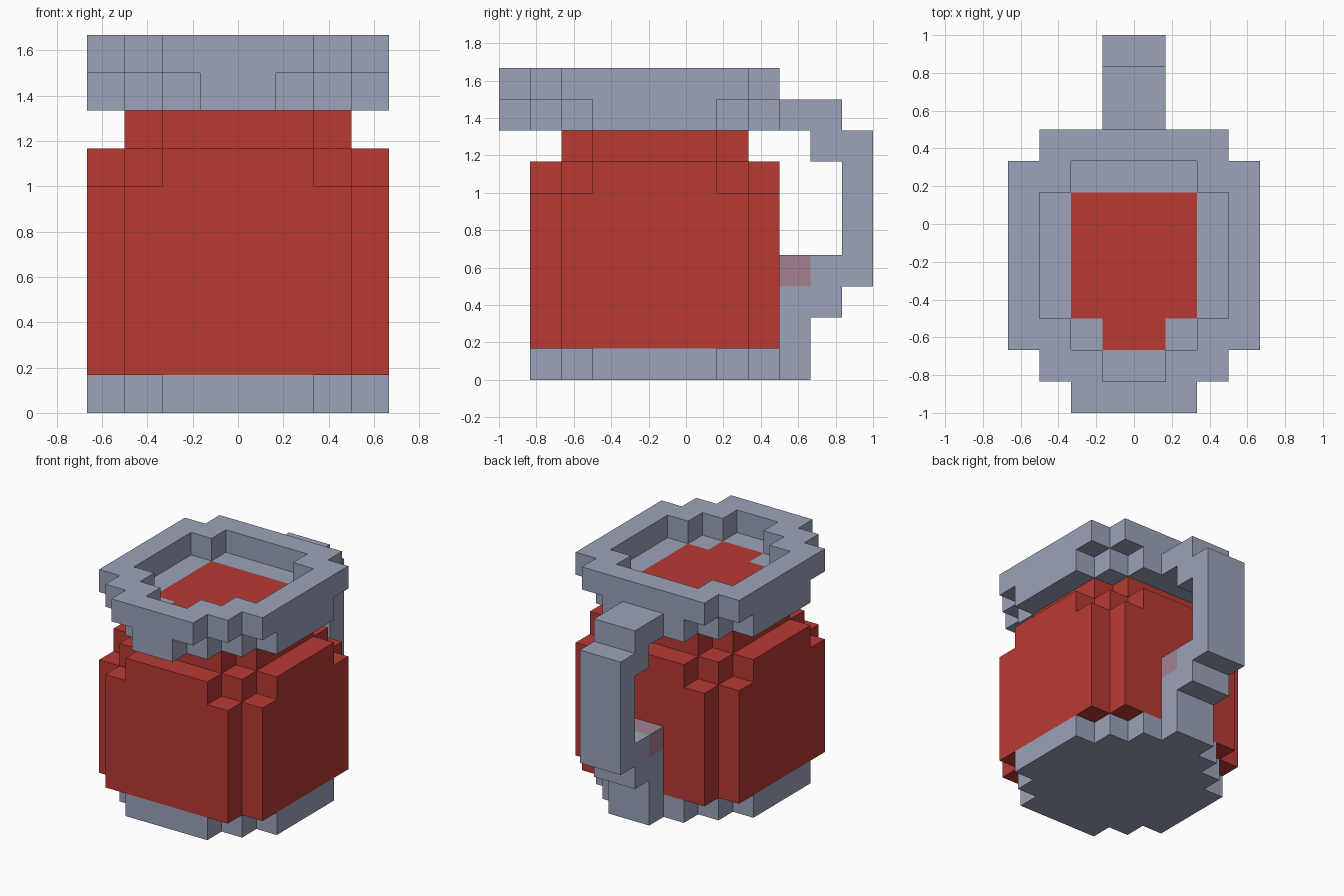
import bpy
import bmesh
import math
from mathutils import Vector

if "Cube" in bpy.data.objects:
    bpy.data.objects.remove(bpy.data.objects["Cube"], do_unlink=True)

U = 1 / 6  # size of one block


def srgb(*rgb):
    return [((c / 255 + 0.055) / 1.055) ** 2.4 for c in rgb] + [1.0]


def material(name, colour):
    mat = bpy.data.materials.new(name)
    mat.use_nodes = True
    mat.diffuse_color = colour
    bsdf = mat.node_tree.nodes["Principled BSDF"]
    bsdf.inputs["Base Color"].default_value = colour
    return mat


GREY = material("blue grey", srgb(155, 163, 184))
RED = material("red", srgb(184, 58, 52))
PINK = material("dusty pink", srgb(163, 130, 145))


def box(x, y0, y1, z0, z1):
    """Blocks filling a box that is symmetric in x."""
    return {(i, j, k) for i in range(-x, x)
            for j in range(y0, y1) for k in range(z0, z1)}


def stepped(z0, z1, *steps):
    """Stack of blocks with a stepped plan; each step is (half x, y0, y1)."""
    return set().union(*(box(x, a, b, z0, z1) for x, a, b in steps))


def build(name, blocks, mats, paint=None):
    """Skin a set of blocks; paint(block, normal) gives the material index."""
    bm = bmesh.new()
    verts = {}

    def vert(p):
        if p not in verts:
            verts[p] = bm.verts.new(Vector(p) * U)
        return verts[p]

    for block in sorted(blocks):
        for axis in range(3):
            for side in (0, 1):
                normal = [0, 0, 0]
                normal[axis] = 2 * side - 1
                if tuple(b + n for b, n in zip(block, normal)) in blocks:
                    continue
                corners = []
                for s, t in ((0, 0), (1, 0), (1, 1), (0, 1)):
                    p = list(block)
                    p[axis] += side
                    p[(axis + 1) % 3] += s
                    p[(axis + 2) % 3] += t
                    corners.append(vert(tuple(p)))
                face = bm.faces.new(corners if side else corners[::-1])
                if paint:
                    face.material_index = paint(block, normal)
    # merge the blocks' flush faces, keeping colour borders
    bmesh.ops.dissolve_limit(bm, angle_limit=math.radians(1), verts=bm.verts,
                             edges=bm.edges, delimit={'MATERIAL'})
    mesh = bpy.data.meshes.new(name)
    bm.to_mesh(mesh)
    bm.free()
    for mat in mats:
        mesh.materials.append(mat)
    obj = bpy.data.objects.new(name, mesh)
    bpy.context.collection.objects.link(obj)
    return obj


# Plans shared by several layers
WIDE = ((4, -4, 2), (3, -5, 3))
ROUND = ((4, -3, 1), (3, -4, 2), (2, -5, 3))
NECK = ((3, -3, 1), (2, -4, 2))

# Foot of the jug
build("base", stepped(0, 1, *ROUND), [GREY])

# Red body with a stepped shoulder and neck
build("body", stepped(1, 6, *WIDE) | stepped(6, 7, *ROUND)
      | stepped(7, 8, *NECK), [RED])

# Rim with a spout, hollowed down to a floor that shows the red filling
rim = stepped(8, 9, *ROUND, (1, -6, -5))
rim |= stepped(9, 10, *WIDE, (2, -6, -5)) - stepped(9, 10, *NECK, (1, -5, -4))
filling = box(2, -3, 1, 8, 9) | box(1, -4, -3, 8, 9)
build("rim", rim, [GREY, RED],
      lambda block, n: int(n[2] > 0 and block in filling))

# Handle at the back, with a tinted block on the lower arm
handle = (box(1, 3, 4, 0, 4) | box(1, 4, 5, 2, 4) | box(1, 5, 6, 3, 8)
          | box(1, 4, 5, 7, 9) | box(1, 3, 4, 8, 9))
build("handle", handle, [GREY, PINK],
      lambda block, n: int(block[1] == 3 and block[2] == 3))
